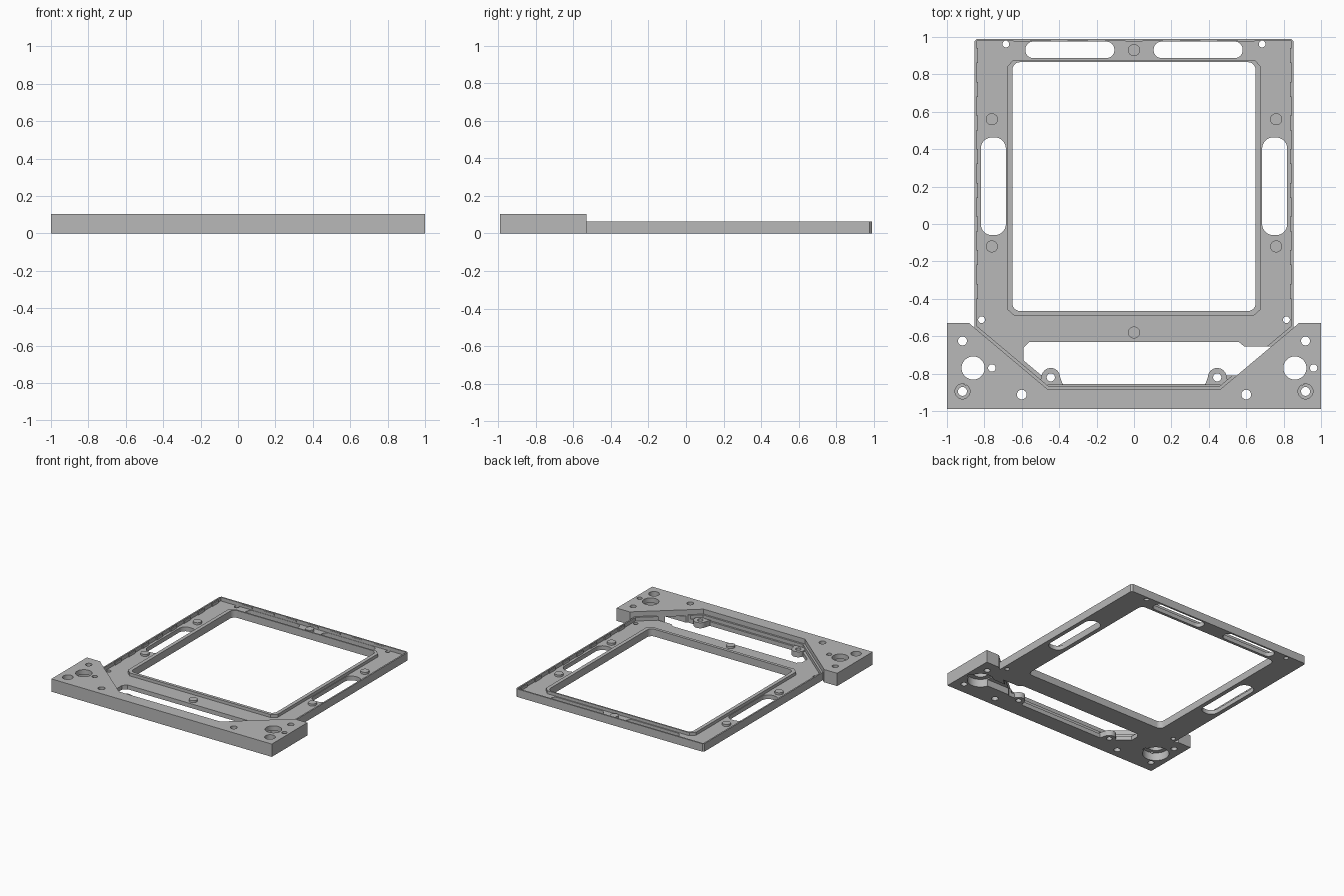
import bpy, bmesh
from math import sin, cos, pi, radians

cube = bpy.data.objects.get("Cube")
if cube:
    bpy.data.objects.remove(cube, do_unlink=True)

grey = bpy.data.materials.new("plain grey")
grey.use_nodes = True
colour = (0.48, 0.48, 0.48, 1)
grey.diffuse_color = colour
grey.node_tree.nodes["Principled BSDF"].inputs["Base Color"].default_value = colour

FLOOR, RIM, BLOCK = 0.035, 0.065, 0.105


def circle(x, y, r, n=32):
    return [(x + r * cos(2 * pi * i / n), y + r * sin(2 * pi * i / n)) for i in range(n)]


def rounded(x0, x1, y0, y1, r, n=8):
    pts = []
    corners = ((x1 - r, y1 - r), (x0 + r, y1 - r), (x0 + r, y0 + r), (x1 - r, y0 + r))
    for k, (cx, cy) in enumerate(corners):
        for i in range(n + 1):
            a = pi / 2 * (k + i / n)
            pts.append((cx + r * cos(a), cy + r * sin(a)))
    return pts


def mirrored(half):
    """Close a right-hand outline with its reflection in x."""
    return half + [(-x, y) for x, y in reversed(half)]


def build(name, prisms):
    """One object made of upright prisms: (outline, bottom, top)."""
    bm = bmesh.new()
    for pts, z0, z1 in prisms:
        low = [bm.verts.new((x, y, z0)) for x, y in pts]
        high = [bm.verts.new((x, y, z1)) for x, y in pts]
        bm.faces.new(low[::-1])
        bm.faces.new(high)
        for i in range(len(pts)):
            j = (i + 1) % len(pts)
            bm.faces.new((low[i], low[j], high[j], high[i]))
    bmesh.ops.recalc_face_normals(bm, faces=bm.faces)
    mesh = bpy.data.meshes.new(name)
    bm.to_mesh(mesh)
    bm.free()
    mesh.materials.append(grey)
    obj = bpy.data.objects.new(name, mesh)
    bpy.context.collection.objects.link(obj)
    return obj


def select(obj):
    bpy.ops.object.select_all(action='DESELECT')
    obj.select_set(True)
    bpy.context.view_layer.objects.active = obj


def cut(obj, prisms):
    cutter = build("cutter", prisms)
    cutter.hide_render = True
    select(obj)
    mod = obj.modifiers.new("cut", 'BOOLEAN')
    mod.operation = 'DIFFERENCE'
    mod.solver = 'EXACT'
    mod.use_self = True
    mod.object = cutter
    bpy.ops.object.modifier_apply(modifier=mod.name)
    bpy.data.objects.remove(cutter, do_unlink=True)


def through(pts):
    return (pts, -0.1, 0.2)


window = rounded(-0.65, 0.65, -0.465, 0.865, 0.04)

# Frame plate: recessed floor inside a thin rim
frame = build("frame_plate", [(mirrored(
    [(0.46, -0.885), (0.853, -0.555), (0.853, 0.978), (0.841, 0.99)]), 0, RIM)])
cut(frame, [(mirrored([(0.454, -0.87), (0.841, -0.545), (0.841, 0.978)]), FLOOR, 0.2)])

# Window, front opening, slots and small holes of the frame
opening = [(-0.56, -0.63), (0.56, -0.63), (0.59, -0.655), (0.75, -0.655), (0.56, -0.81),
           (0.49, -0.81), (0.44, -0.855), (-0.44, -0.855), (-0.59, -0.73), (-0.59, -0.66)]
frame_cuts = [through(window), through(opening)]
for s in (-1, 1):
    frame_cuts += [through(rounded(s * 0.752 - 0.067, s * 0.752 + 0.067, -0.06, 0.463, 0.06)),
                   through(rounded(s * 0.343 - 0.238, s * 0.343 + 0.238, 0.887, 0.975, 0.042)),
                   through(circle(s * 0.685, 0.962, 0.018)),
                   through(circle(s * 0.815, -0.512, 0.018))]
cut(frame, frame_cuts)

# Raised lip around the window
lip = build("window_lip", [(mirrored(
    [(0.64, -0.49), (0.68, -0.455), (0.68, 0.84), (0.645, 0.877)]), FLOOR - 0.005, 0.06)])
cut(lip, [through(window)])

# Front mounting block with its two ears
block = build("front_block", [(mirrored(
    [(1, -0.99), (1, -0.53), (0.88, -0.53), (0.853, -0.555), (0.46, -0.885)]), 0, BLOCK)])
block_cuts = []
for s in (-1, 1):
    block_cuts += [through(circle(s * 0.86, -0.77, 0.062)),
                   (circle(s * 0.86, -0.77, 0.1), -0.1, 0.065),
                   through(circle(s * 0.917, -0.625, 0.024)),
                   through(circle(s * 0.86 + 0.1, -0.77, 0.02)),
                   through(circle(s * 0.917, -0.895, 0.024)),
                   (circle(s * 0.917, -0.895, 0.04), 0.06, 0.2),
                   through(circle(s * 0.6, -0.912, 0.026))]
# Cable channel on the underside of the left ear
block_cuts.append(([(0.5, -0.8), (0.86, -0.8), (0.86, -0.7), (0.5, -0.7)], -0.1, 0.055))
cut(block, block_cuts)

# Round support pads standing on the floor
spots = [(0, 0.93), (0, -0.58)] + [(s * 0.76, y) for s in (-1, 1) for y in (0.56, -0.12)]
pads = build("support_pads", [(circle(x, y, 0.032), FLOOR - 0.005, 0.052) for x, y in spots])

# Screw lugs at the front wall of the opening
lug_objects = []
for side, s in (("right", -1), ("left", 1)):
    x, y = s * 0.445, -0.82
    arc = [(x + 0.05 * cos(pi * i / 16), y + 0.05 * sin(pi * i / 16)) for i in range(17)]
    lug = build(side + "_screw_lug", [([(x - 0.065, -0.86), (x + 0.065, -0.86)] + arc, 0, 0.045)])
    cut(lug, [through(circle(x, y, 0.022))])
    lug_objects.append(lug)

# Small snap ribs along the inside of the rim
ribs = []
for s in (-1, 1):
    for i in range(8):
        y = -0.4 + i * 0.18
        a, b = sorted((s * 0.834, s * 0.845))
        ribs.append(([(a, y), (b, y), (b, y + 0.08), (a, y + 0.08)], FLOOR - 0.005, 0.058))
for i in range(-3, 4):
    x = i * 0.2
    ribs.append(([(x - 0.045, 0.975), (x + 0.045, 0.975), (x + 0.045, 0.983),
                  (x - 0.045, 0.983)], FLOOR + 0.01, 0.058))
rib_object = build("rim_ribs", ribs)

for obj in [frame, lip, block, pads, rib_object] + lug_objects:
    select(obj)
    bpy.ops.object.shade_smooth_by_angle(angle=radians(30))
